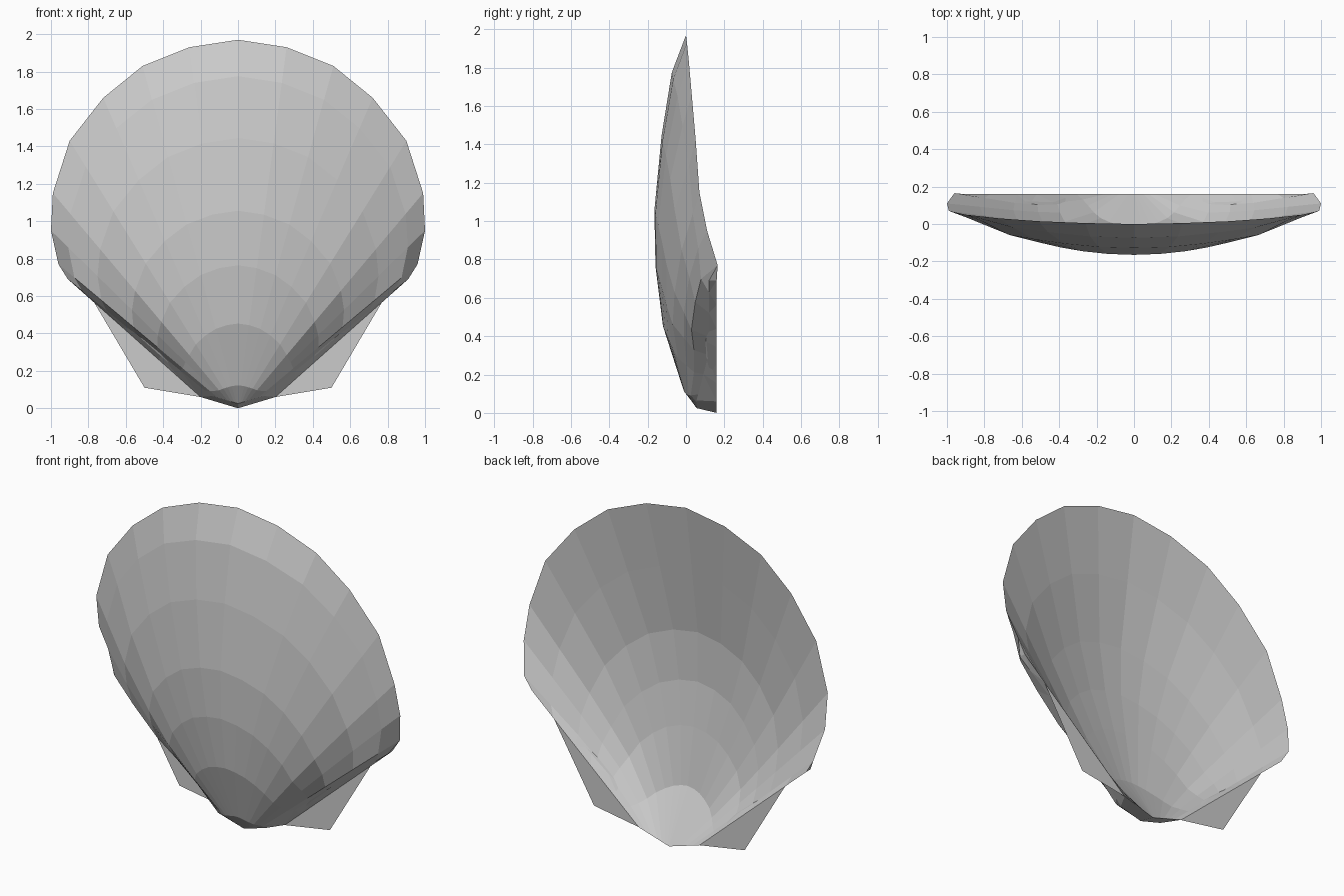
import bpy
import bmesh

cube = bpy.data.objects.get("Cube")
if cube:
    bpy.data.objects.remove(cube, do_unlink=True)

grey = bpy.data.materials.new("shell_grey")
grey.use_nodes = True
grey.diffuse_color = (0.6, 0.6, 0.6, 1)
grey.node_tree.nodes["Principled BSDF"].inputs["Base Color"].default_value = (0.6, 0.6, 0.6, 1)

# Half of the rim, from the top round to the lower corner: x, y, z
RIM = [(0, 0, 1.97), (.26, .005, 1.93), (.51, .015, 1.83), (.72, .03, 1.66), (.9, .05, 1.43),
       (.99, .07, 1.15), (1, .11, .95), (.96, .165, .77), (.91, .14, .69)]
# Depth along the centre line: z, y
OUTER = [(0, .05), (.025, .05), (.11, -.01), (.45, -.12), (.77, -.16), (1.06, -.165),
         (1.43, -.13), (1.8, -.07), (1.97, 0)]
INNER = [(0, .16), (.3, -.02), (.65, -.075), (.9, -.11), (1.21, -.11), (1.97, 0)]
# The rays nearest the lower edge curl back
LIFT = {5: .015, 6: .06, 7: .1}
LAST = len(RIM) - 1


def depth(profile, z):
    for (z0, y0), (z1, y1) in zip(profile, profile[1:]):
        if z <= z1:
            return y0 + (y1 - y0) * (z - z0) / (z1 - z0)
    return profile[-1][1]


def ray_points(i, profile, steps, hinge, edge):
    """Points from the hinge to one rim point, bowed by the profile."""
    width, low, high, y_hinge = hinge
    k = (i / LAST) ** 2
    hx, hz = width * k, low + (high - low) * k
    rx, ry, rz = RIM[i]
    points = [(hx, y_hinge, hz)]
    for t in steps:
        x, z = hx + (rx - hx) * t, hz + (rz - hz) * t
        y = depth(profile, z) + 0.24 * x * x
        y += LIFT.get(i, 0) * min(1, t / 0.3) * (1 - 0.6 * t)
        if i == LAST:
            y = y_hinge + (edge - y_hinge) * min(1, t / 0.4)
        points.append((x, y, z))
    return points + [(rx, edge if i == LAST else ry, rz)]


def make_object(name, bm):
    mesh = bpy.data.meshes.new(name)
    bm.to_mesh(mesh)
    bm.free()
    mesh.materials.append(grey)
    ob = bpy.data.objects.new(name, mesh)
    bpy.context.collection.objects.link(ob)


def grid(bm, rows):
    """Join neighbouring rows of points with faces."""
    verts = [[bm.verts.new(p) for p in row] for row in rows]
    for a, b in zip(verts, verts[1:]):
        for j in range(len(a) - 1):
            bm.faces.new((a[j], a[j + 1], b[j + 1], b[j]))


# Shell: bowed outside, hollow inside, joined along the hinge and lower edges
bm = bmesh.new()
for side in (1, -1):
    outer = [ray_points(i, OUTER, (.05, .22, .38, .53, .73, .9), (.14, .025, .065, .055), .12)
             for i in range(LAST + 1)]
    inner = [ray_points(i, INNER, (.15, .32, .45, .6, .8), (.2, 0, .06, .16), .16)
             for i in range(LAST + 1)]
    # The hollow runs straight from its last ring out to the rim
    for ray in inner:
        ray[-2] = tuple((p + q) / 2 for p, q in zip(ray[-3], ray[-1]))

    def flip(row):
        return [(side * x, y, z) for x, y, z in row]
    grid(bm, [flip(r) for r in outer])
    grid(bm, [flip(r) for r in inner])
    # Hinge floor
    grid(bm, [flip([r[0] for r in outer]), flip([r[0] for r in inner])])
    # Lower side wall between the two skins, and its corner at the rim
    wall = flip(outer[LAST]) + flip(inner[LAST])[::-1]
    corner = flip([RIM[LAST - 1], outer[LAST][-1], inner[LAST][-1]])
    for loop in (wall, corner):
        face = bm.faces.new([bm.verts.new(p) for p in loop])
        bmesh.ops.triangulate(bm, faces=[face])
bmesh.ops.remove_doubles(bm, verts=bm.verts, dist=0.0005)
bmesh.ops.dissolve_degenerate(bm, edges=bm.edges, dist=0.0005)
bmesh.ops.recalc_face_normals(bm, faces=bm.faces)
make_object("shell", bm)

# Flat ears beside the hinge
for side, name in ((1, "left_ear"), (-1, "right_ear")):
    bm = bmesh.new()
    outline = [(.2, .06), (.5, .11), (.77, .567)]
    face = bm.faces.new([bm.verts.new((side * x, .158, z)) for x, z in outline])
    bmesh.ops.solidify(bm, geom=[face], thickness=0.004)
    bmesh.ops.recalc_face_normals(bm, faces=bm.faces)
    make_object(name, bm)
